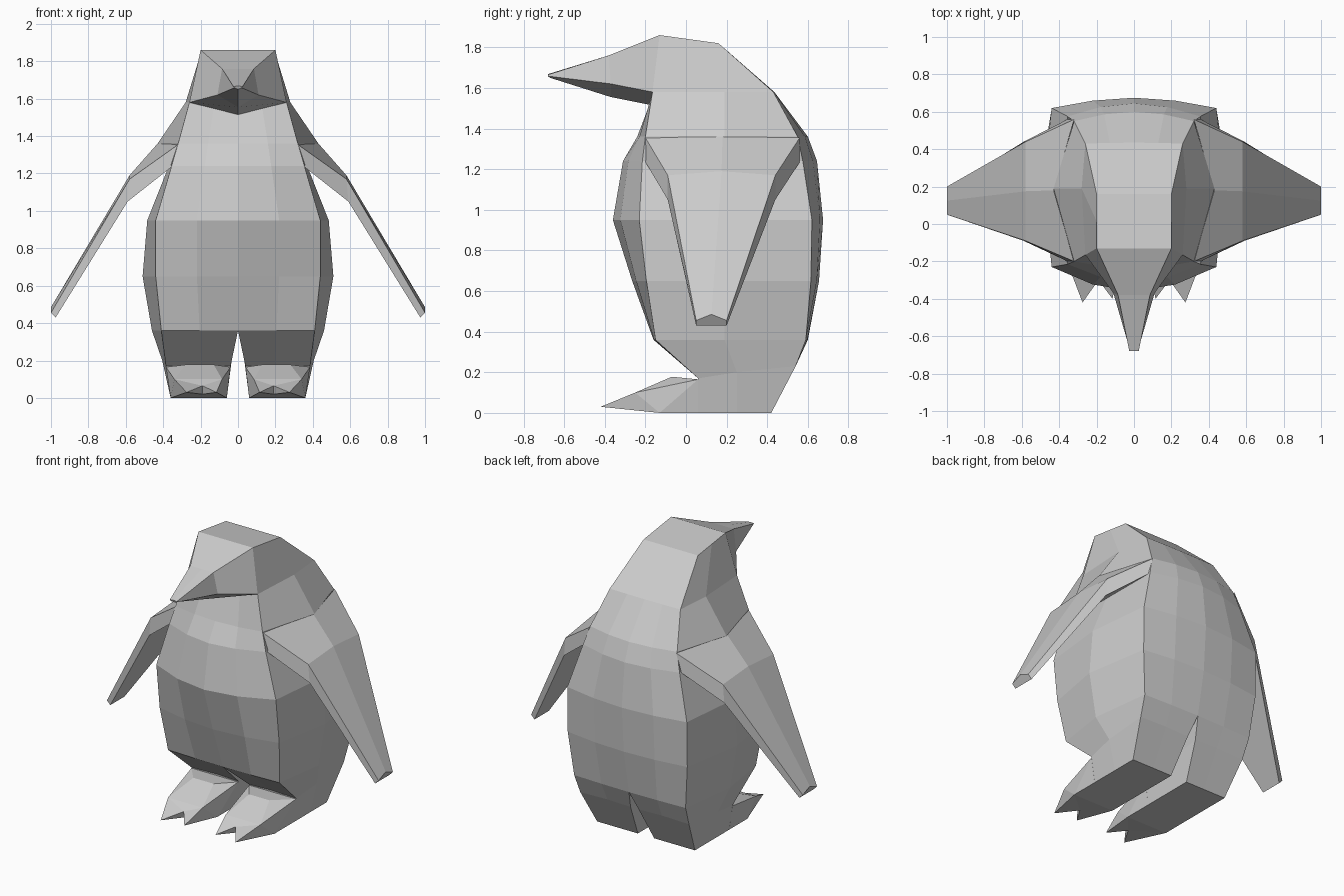
import bpy, bmesh
from mathutils import Matrix

if "Cube" in bpy.data.objects:
    bpy.data.objects.remove(bpy.data.objects["Cube"])


def finish(name, bm):
    """Mirror a right half across x = 0 and turn it into a flat shaded object."""
    bmesh.ops.mirror(bm, geom=bm.verts[:] + bm.edges[:] + bm.faces[:],
                     matrix=Matrix.Identity(4), merge_dist=0.001, axis='X')
    bmesh.ops.remove_doubles(bm, verts=bm.verts[:], dist=0.0005)
    bmesh.ops.recalc_face_normals(bm, faces=bm.faces[:])
    mesh = bpy.data.meshes.new(name)
    bm.to_mesh(mesh)
    bm.free()
    obj = bpy.data.objects.new(name, mesh)
    bpy.context.collection.objects.link(obj)
    return obj


def loft(name, rings, closed=False, cap=True):
    """Skin a series of matching rings, capping the last one."""
    bm = bmesh.new()
    rows = [[bm.verts.new(p) for p in ring] for ring in rings]
    n = len(rows[0])
    for a, b in zip(rows, rows[1:]):
        for i in range(n if closed else n - 1):
            j = (i + 1) % n
            bm.faces.new((a[i], a[j], b[j], b[i]))
    if cap:
        bm.faces.new(rows[-1])
    return finish(name, bm)


def hulls(name, groups):
    """Convex lumps, one for each group of points."""
    bm = bmesh.new()
    for pts in groups:
        verts = [bm.verts.new(p) for p in pts]
        res = bmesh.ops.convex_hull(bm, input=verts)
        junk = [v for v in res["geom_interior"] if isinstance(v, bmesh.types.BMVert)]
        if junk:
            bmesh.ops.delete(bm, geom=junk, context='VERTS')
    return finish(name, bm)


def half_ring(z, yf, ycf, xc, xs, ycb, yb, zf=None):
    """Right half of a body section, from front centre round to back centre."""
    zf = z if zf is None else zf
    return [(0, yf, zf), (xc / 2, yf * .72 + ycf * .28, (z + zf) / 2), (xc, ycf, z),
            (xs, .19, z), (xc, ycb, z), (xc / 2, yb * .72 + ycb * .28, z), (0, yb, z)]


# Body and head
base = half_ring(.36, -.16, -.15, .41, .46, .59, .60)
crown = [(0, -.13, 1.86), (.1, -.13, 1.86), (.2, -.13, 1.86), (.2, .015, 1.84),
         (.2, .16, 1.82), (.1, .16, 1.82), (0, .16, 1.82)]
loft("body", [
    base,
    half_ring(.65, -.265, -.195, .44, .51, .615, .655),
    half_ring(.95, -.36, -.23, .44, .485, .62, .675),
    half_ring(1.24, -.31, -.215, .355, .37, .575, .645),
    half_ring(1.36, -.24, -.20, .32, .43, .55, .60),
    half_ring(1.58, -.17, -.165, .26, .28, .43, .435, 1.515),
    crown])

# Beak
loft("beak", [
    [(0, -.13, 1.86), (.2, -.13, 1.86), (.26, -.165, 1.58), (0, -.17, 1.515)],
    [(0, -.38, 1.76), (.085, -.38, 1.76), (.11, -.37, 1.62), (0, -.37, 1.555)],
    [(0, -.68, 1.668), (.025, -.68, 1.665), (.02, -.68, 1.658), (0, -.67, 1.65)]])


# Flippers
def wing_ring(x, xm, xl, y0, y1, ztop, zmid, zlow):
    ym = (y0 + y1) / 2
    return [(x, y0, ztop), (xm, ym, zmid), (x, y1, ztop),
            (xl, y1, zlow), (xl, ym, zlow), (xl, y0, zlow)]


loft("flippers", [
    wing_ring(.32, .43, .355, -.20, .56, 1.355, 1.36, 1.235),
    wing_ring(.58, .58, .59, -.09, .44, 1.17, 1.19, 1.05),
    wing_ring(1, 1, .975, .05, .20, .455, .485, .43)], closed=True)

# Legs
front, back = .06, .54
loft("legs", [
    base,
    [(.04, front, .17), (.2, front, .175), (.385, front, .17), (.405, .25, .20),
     (.40, back, .23), (.2, back, .235), (.03, back, .23)],
    [(.06, front, 0), (.2, front, 0), (.36, front, 0), (.36, .25, 0),
     (.36, .42, 0), (.2, .42, 0), (.06, .42, 0)]], closed=True)

# Feet with two pointed toes each
inner, outer = (.085, -.25, .10), (.34, -.25, .10)
notch = [(.19, -.30, .065), (.19, -.28, .02)]
crest = [(.13, -.07, .178), (.28, -.07, .178)]
sole = [(.06, -.13, 0), (.36, -.13, 0)]
heel = [(.04, front, .165), (.385, front, .165), (.06, front, 0), (.36, front, 0)]
hulls("feet", [
    heel + crest + sole + [inner, outer] + notch,
    [inner, sole[0], (.115, -.40, .03)] + notch,
    [outer, sole[1], (.275, -.42, .03)] + notch])
